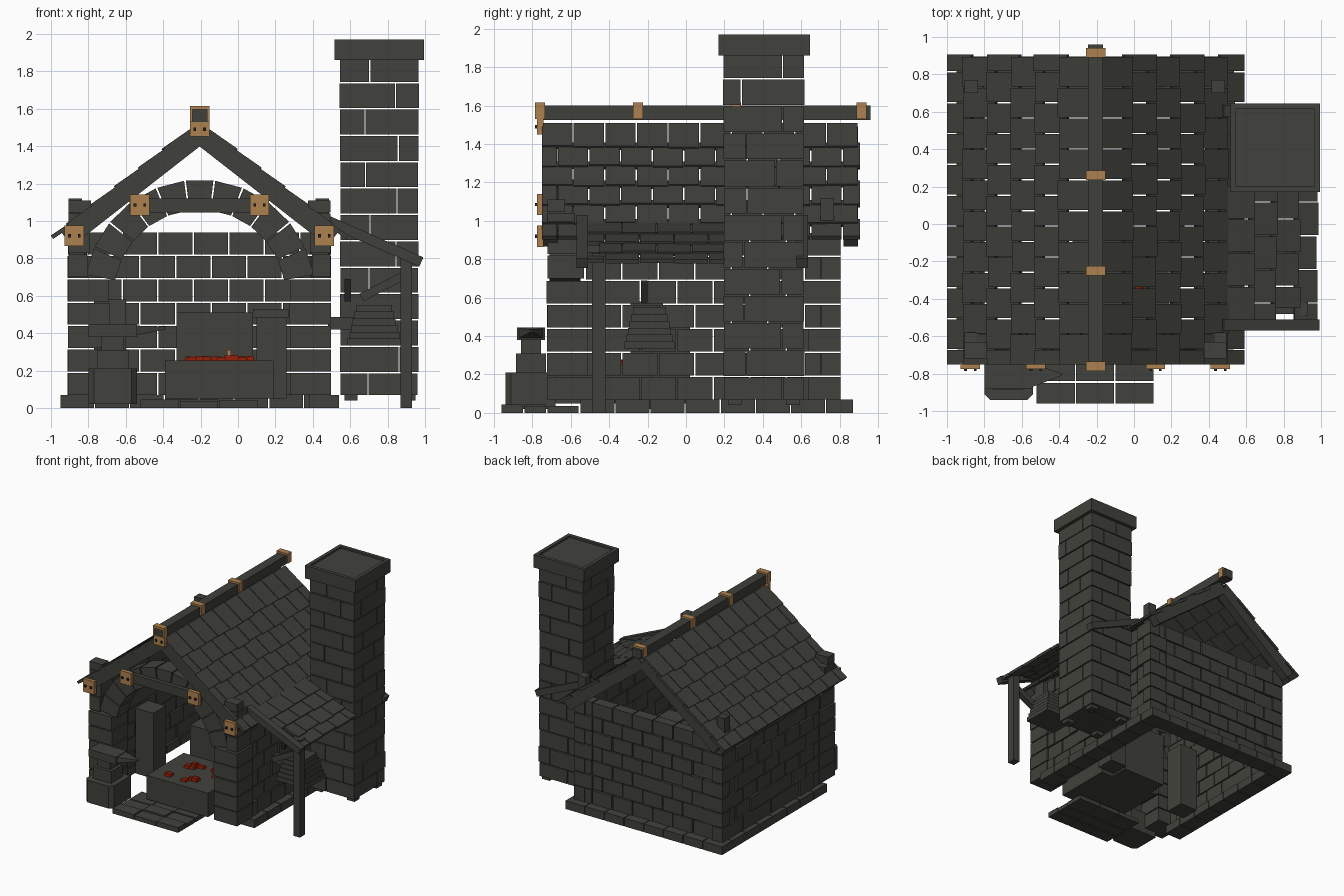
import bpy, math, random
from mathutils import Vector

if "Cube" in bpy.data.objects:
    bpy.data.objects.remove(bpy.data.objects["Cube"])
random.seed(4)

def mat(name, c):
    m = bpy.data.materials.new(name)
    m.diffuse_color = (*c, 1)
    m.use_nodes = True
    m.node_tree.nodes["Principled BSDF"].inputs["Base Color"].default_value = m.diffuse_color
    return m

STONE = mat("dark stone", (0.053, 0.053, 0.045))
WOOD = mat("dark timber", (0.05, 0.051, 0.043))
BRASS = mat("brass", (0.42, 0.22, 0.08))
EMBER = mat("ember red", (0.25, 0.012, 0.002))
IRON = mat("black iron", (0.016, 0.016, 0.015))

class Part:
    """Collects simple blocks into one object."""
    def __init__(self, name, material):
        self.name, self.material, self.v, self.f = name, material, [], []

    def hexa(self, bottom, top):
        n, k = len(self.v), len(bottom)
        self.v += list(bottom) + list(top)
        self.f.append([n + i for i in reversed(range(k))])
        self.f.append([n + k + i for i in range(k)])
        for i in range(k):
            j = (i + 1) % k
            self.f.append([n + i, n + j, n + k + j, n + k + i])

    def box(self, x0, x1, y0, y1, z0, z1, taper=0):
        def ring(z, t):
            return [(x0+t, y0+t, z), (x1-t, y0+t, z), (x1-t, y1-t, z), (x0+t, y1-t, z)]
        self.hexa(ring(z0, 0), ring(z1, taper))

    def bar(self, p, q, y0, y1, t):
        # sloping beam in the xz plane; p and q are ends of its centre line
        if p[0] > q[0]:
            p, q = q, p
        d = Vector((q[0]-p[0], q[1]-p[1])).normalized() * t / 2
        n = (-d.y, d.x)
        c = [(p[0]-n[0], p[1]-n[1]), (q[0]-n[0], q[1]-n[1]),
             (q[0]+n[0], q[1]+n[1]), (p[0]+n[0], p[1]+n[1])]
        self.hexa([(x, y1, z) for x, z in c], [(x, y0, z) for x, z in c])

    def done(self):
        me = bpy.data.meshes.new(self.name)
        me.from_pydata(self.v, [], self.f)
        me.materials.append(self.material)
        ob = bpy.data.objects.new(self.name, me)
        bpy.context.collection.objects.link(ob)
        return ob

def boxes(name, material, *items):
    p = Part(name, material)
    for b in items:
        p.box(*b)
    return p.done()

CX, G = -0.205, 0.008           # centre line of the house, mortar gap
COURSE = [0.07 + 0.125 * i for i in range(8)]

# brick walls in running bond, open joints
def wall(name, axis, a0, a1, b0, b1):
    p = Part(name, STONE)
    for i, z in enumerate(COURSE[:-1]):
        a, step = a0, 0.19
        nxt = a0 + (step if i % 2 else step / 2)
        while a < a1 - 0.01:
            e = min(nxt, a1)
            if a1 - e < 0.05:
                e = a1
            j = random.uniform(0, 0.012)
            lo, hi = b0 - j, b1 + j
            r = (a, e - G, lo, hi) if axis == 'x' else (lo, hi, a, e - G)
            p.box(*r, z, z + 0.125 - G)
            a, nxt = e, e + step
    p.done()

wall("back_wall", 'x', -0.90, 0.48, 0.71, 0.79)
wall("left_wall", 'y', -0.52, 0.71, -0.90, -0.82)
wall("right_wall", 'y', -0.52, 0.71, 0.40, 0.48)

# corner stones at the back, front pillars
q = Part("corner_stones", STONE)
f = Part("front_pillars", STONE)
for i, z in enumerate(COURSE[:-1]):
    a, b = (0.17, 0.1) if i % 2 else (0.1, 0.17)
    for s in (-1, 1):
        x = CX + s * 0.703
        q.box(min(x, x - s*a), max(x, x - s*a), 0.805 - b, 0.805, z, z + 0.125 - G)
        if z < 0.6:
            j = random.uniform(0, 0.012)
            xi = CX + s * (0.475 + j)
            f.box(min(x, xi), max(x, xi), -0.72 - j/2, -0.51, z, z + 0.125 - G)
for s in (-1, 1):              # stepped stones above the pillars
    for z0, z1, xi, yb in ((0.70, 0.82, .60, -.53), (0.828, 0.96, .59, -.56),
                           (0.968, 1.04, .55, -.58), (1.045, 1.11, .58, -.63)):
        xs = sorted((CX + s * 0.70, CX + s * xi))
        f.box(*xs, -0.72, yb, z0, z1)
q.done(); f.done()

# stone arch
arch = Part("front_arch", STONE)
N, A0, A1 = 11, math.radians(10), math.radians(170)
for i in range(N):
    a = A0 + (A1 - A0) * i / N + 0.008
    b = A0 + (A1 - A0) * (i + 1) / N - 0.008
    pts = [(r * math.cos(t), r * math.sin(t)) for r, t in ((.46, a), (.62, a), (.62, b), (.46, b))]
    arch.hexa([(CX + x, -0.55, 0.6 + z) for x, z in pts],
              [(CX + x, -0.71, 0.6 + z) for x, z in pts])
arch.done()

# foundation stones on three sides, paving slabs in front
pl = Part("foundation", STONE)
def run(n, a0, a1):
    w = (a1 - a0) / n
    return [(a0 + w*i, a0 + w*(i+1) - 0.006) for i in range(n)]
for a, b in run(8, -0.95, 0.54):
    pl.box(a, b, 0.73, 0.87, 0, 0.07)
for a, b in run(7, -0.55, 0.73):
    pl.box(-0.95, -0.80, a, b, 0, 0.07)
    pl.box(0.38, 0.54, a, b, 0, 0.07)
pl.done()
pv = Part("paving_slabs", STONE)
for a, b in run(3, -0.52, 0.11):
    for c, d in ((-0.96, -0.85), (-0.84, -0.73), (-0.72, -0.56)):
        pv.box(a, b, c, d, 0, 0.045 - random.uniform(0, 0.012))
pv.done()

# main roof shingles, six staggered rows on each slope
K = 0.78
roof = Part("roof_shingles", WOOD)
for s in (-1, 1):
    for r in range(6):
        d0 = 0.02 + r * 0.128
        y = -0.75 - (0.0825 if r % 2 else 0)
        while y < 0.89:
            y0, y1 = max(y, -0.75), min(y + 0.158, 0.905)
            e = min(d0 + 0.172 + random.uniform(-0.006, 0.006), 0.79)
            roof.bar((CX + s*d0, 1.515 - K*d0), (CX + s*e, 1.529 - K*e), y0, y1, 0.022)
            y += 0.165
roof.done()

# gable rafters front and back, collar beam, posts piercing the roof
raft = Part("rafters", WOOD)
for s in (-1, 1):
    for y0, y1 in ((-0.745, -0.67), (0.82, 0.895)):
        raft.bar((CX, 1.455), (CX + s*0.71, 1.455 - K*0.71), y0, y1, 0.09)
raft.box(-0.58, 0.16, -0.745, -0.68, 1.045, 1.12)
for x in (-0.87, 0.45):
    raft.box(x - 0.036, x + 0.036, 0.70, 0.77, 0.93, 1.12)
raft.done()
boxes("ridge_beam", WOOD, (CX - 0.04, CX + 0.04, -0.77, 0.96, 1.525, 1.60))

# brass straps and plates with nails
br = Part("brass_fittings", BRASS)
nails = Part("nails", IRON)
for y in (-0.76, -0.25, 0.26, 0.915):
    for r in ((-.052, -.038, 1.53, 1.615), (.038, .052, 1.53, 1.615), (-.052, .052, 1.595, 1.615)):
        br.box(CX + r[0], CX + r[1], y - 0.026, y + 0.026, r[2], r[3])
plates = [(-0.875, 0.92), (-0.525, 1.085), (0.115, 1.085), (0.462, 0.92), (CX, 1.49)]
for x, z in plates:
    h = 0.04 if x == CX else 0.055
    br.box(x - 0.052, x + 0.052, -0.775, -0.742, z - h, z + h)
    for k in (-0.026, 0.026):
        nails.box(x + k - 0.007, x + k + 0.007, -0.787, -0.774, z - 0.009, z + 0.009)
br.done(); nails.done()

# chimney: four blocks per course with shifting joints
ch = Part("chimney", STONE)
for i in range(13):
    z0 = 0.052 + 0.141 * i
    z0, z1 = max(z0, 0.07), min(z0 + 0.141 - G, 1.87)
    sx = 0.755 + (0.10 if i % 2 else -0.07) + random.uniform(-.02, .02)
    sy = 0.405 + (-0.10 if i % 2 else 0.08) + random.uniform(-.02, .02)
    j = random.uniform(0, 0.008)
    for xa, xb in ((0.55 - j, sx - 0.003), (sx + 0.003, 0.96 + j)):
        for ya, yb in ((0.20 - j, sy - 0.003), (sy + 0.003, 0.61 + j)):
            ch.box(xa, xb, ya, yb, z0, z1)
for x in (0.57, 0.88):
    for y in (0.22, 0.52):
        ch.box(x, x + 0.07, y, y + 0.07, 0.04, 0.072)
ch.done()
boxes("chimney_cap", STONE, (0.515, 0.995, 0.17, 0.645, 1.86, 1.955),
      (0.515, 0.995, 0.17, 0.20, 1.955, 1.97), (0.515, 0.995, 0.615, 0.645, 1.955, 1.97),
      (0.515, 0.545, 0.20, 0.615, 1.955, 1.97), (0.965, 0.995, 0.20, 0.615, 1.955, 1.97))

# side lean-to: shingles, rafters, post and brace
lean = Part("lean_to_shingles", WOOD)
for r in range(4):
    x0 = 0.49 + r * 0.122
    y = -0.51 - (0.09 if r % 2 else 0)
    while y < 0.19:
        y0, y1 = max(y, -0.45 if r == 2 else -0.51), min(y + 0.174, 0.20)
        x1 = min(x0 + 0.155, 0.985) - random.uniform(0, 0.012)
        lean.bar((x0, 0.99 - 0.42*(x0 - 0.47)), (x1, 1.003 - 0.42*(x1 - 0.47)), y0, y1, 0.022)
        y += 0.18
lean.done()
lf = Part("lean_to_frame", WOOD)
for y0, y1 in ((-0.57, -0.51), (0.575, 0.635)):
    lf.bar((0.47, 1.005), (0.98, 0.78), y0, y1, 0.055)
lf.box(0.87, 0.93, -0.49, -0.42, 0, 0.83)
lf.bar((0.66, 0.59), (0.89, 0.71), -0.48, -0.43, 0.045)
lf.done()

# bellows: stepped stack of plates with a nozzle and handle
bl = Part("bellows", WOOD)
for i in range(6):
    w, d = 0.145 - 0.01 * i, 0.13 - 0.009 * i
    bl.box(0.728 - w, 0.728 + w, -0.19 - d, -0.19 + d, 0.335 + 0.036*i, 0.335 + 0.036*(i+1))
bl.box(0.48, 0.62, -0.22, -0.16, 0.42, 0.485)
bl.done()
boxes("bellows_handle", IRON, (0.57, 0.605, -0.235, -0.2, 0.57, 0.69))

# forge hearth, back block and side pedestal
boxes("forge_hearth", STONE, (-0.39, 0.19, -0.68, -0.18, 0.05, 0.255))
boxes("forge_back", STONE, (-0.33, 0.08, -0.18, -0.02, 0.05, 0.51))
boxes("side_pedestal", STONE, (0.10, 0.26, -0.14, 0.02, 0.05, 0.48), (0.08, 0.27, -0.16, 0.04, 0.48, 0.53))
boxes("storage_block", STONE, (-0.77, -0.60, -0.29, -0.12, 0.02, 0.58))
co = Part("hot_coals", EMBER)
for i in range(16):
    x = -0.27 + 0.34 * (i + random.random()) / 16
    y, s = random.uniform(-0.60, -0.28), random.uniform(0.02, 0.03)
    co.box(x - s, x + s, y - s, y + s, 0.25, 0.27 + random.uniform(0, 0.012), 0.007)
co.done()
boxes("tool_handle", BRASS, (-0.06, -0.038, -0.215, -0.18, 0.25, 0.31))

# anvil on a chamfered block
an = Part("anvil", STONE)
c = 0.03
base = [(-0.80+c, -0.94), (-0.54-c, -0.94), (-0.54, -0.94+c), (-0.54, -0.68),
        (-0.80, -0.68), (-0.80, -0.94+c)]
an.hexa([(x, y, 0.02) for x, y in base], [(x, y, 0.21) for x, y in base])
an.box(-0.755, -0.585, -0.885, -0.73, 0.21, 0.31)
an.box(-0.73, -0.61, -0.86, -0.755, 0.31, 0.385)
an.box(-0.80, -0.54, -0.88, -0.735, 0.38, 0.445)
an.hexa([(-0.54, -0.87, 0.39), (-0.385, -0.81, 0.42), (-0.385, -0.80, 0.42), (-0.54, -0.745, 0.39)],
        [(-0.54, -0.87, 0.44), (-0.385, -0.81, 0.435), (-0.385, -0.80, 0.435), (-0.54, -0.745, 0.44)])
an.done()
